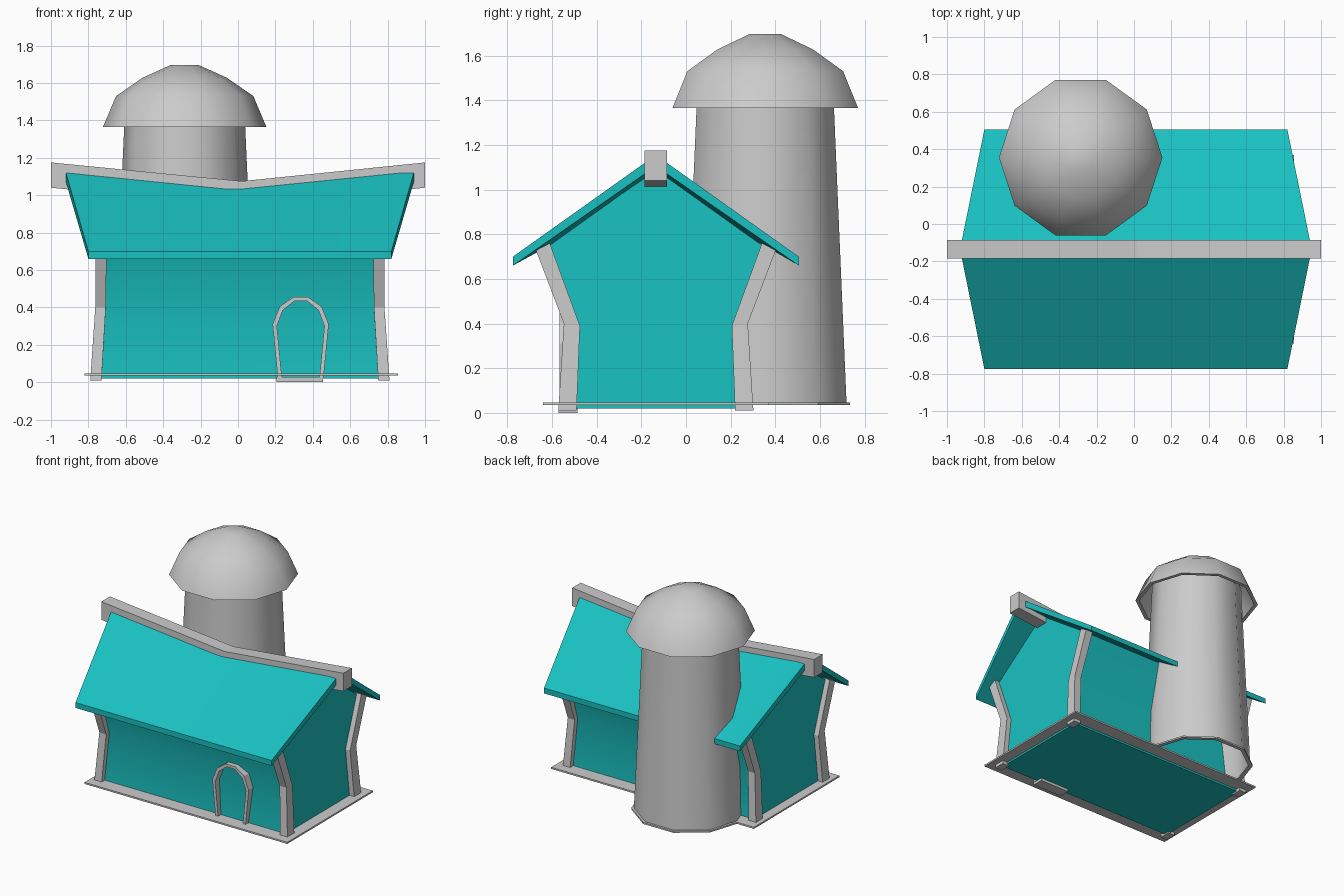
import bpy, bmesh
from math import cos, sin, pi, radians

if "Cube" in bpy.data.objects:
    bpy.data.objects.remove(bpy.data.objects["Cube"])

CX, CY = 0.01, -0.135          # house centre
SX, SY = -0.285, 0.355         # silo centre

teal = bpy.data.materials.new("teal")
teal.diffuse_color = (0.01, 0.53, 0.53, 1)
teal.use_nodes = True
teal.node_tree.nodes["Principled BSDF"].inputs["Base Color"].default_value = teal.diffuse_color


def loft(name, rings, wrap=False, caps=True, mat=None, smooth=None):
    """Skin a list of equal-length vertex loops."""
    bm = bmesh.new()
    vs = [[bm.verts.new(p) for p in r] for r in rings]
    n, m = len(rings[0]), len(rings)
    for i in range(m if wrap else m - 1):
        a, b = vs[i], vs[(i + 1) % m]
        for j in range(n):
            k = (j + 1) % n
            bm.faces.new((a[j], a[k], b[k], b[j]))
    if caps and not wrap:
        bm.faces.new(vs[0])
        bm.faces.new(vs[-1])
    bmesh.ops.recalc_face_normals(bm, faces=bm.faces[:])
    me = bpy.data.meshes.new(name)
    bm.to_mesh(me)
    bm.free()
    ob = bpy.data.objects.new(name, me)
    bpy.context.collection.objects.link(ob)
    if mat:
        me.materials.append(mat)
    if smooth:
        bpy.ops.object.select_all(action='DESELECT')
        ob.select_set(True)
        bpy.context.view_layer.objects.active = ob
        bpy.ops.object.shade_smooth_by_angle(angle=radians(smooth))
    return ob


def box_ring(x0, x1, y0, y1, z):
    return [(x0, y0, z), (x1, y0, z), (x1, y1, z), (x0, y1, z)]


def decagon(r, z):
    return [(SX + r * cos(i * pi / 5), SY + r * sin(i * pi / 5), z) for i in range(10)]


# house walls: gabled section lofted along x, sagging in the middle
rings = []
for s, apex in ((-1, 1.09), (0, 0.99), (1, 1.09)):
    half = [(0.40, 0.02, 0.76), (0.375, 0.395, 0.735), (0.49, 0.74, 0.735)]
    pts = [(-y, z, x) for y, z, x in half] + [(0, apex, 0.735)] + half[::-1]
    rings.append([(CX + s * x, CY + y, z) for y, z, x in pts])
loft("house_walls", rings, mat=teal, smooth=35)

# roof: thin sagging gable shell
rings = []
for s, ridge in ((-1, 1.155), (0, 1.06), (1, 1.155)):
    e, t = 0.64, 0.04
    pts = [(-e, 0.70, 0.81), (0, ridge, 0.94), (e, 0.70, 0.81),
           (e, 0.70 - t, 0.81), (0, ridge - t - 0.01, 0.94), (-e, 0.70 - t, 0.81)]
    rings.append([(CX + s * x, CY + y, z) for y, z, x in pts])
loft("roof", rings, mat=teal, smooth=35)

# bent ridge beam
rings = []
for x, top in ((-1, 1.175), (0.02, 1.075), (1, 1.175)):
    rings.append([(x, CY + y, top + z) for y, z in
                  ((-0.05, 0), (0.05, 0), (0.05, -0.135), (-0.05, -0.135))])
loft("ridge_beam", rings)

# four bent corner posts: (x centre, half x, inner y, inner z, outer y, outer z)
path = [(0.77, 0.03, 0.355, 0.01, 0.437, 0.01),
        (0.745, 0.028, 0.34, 0.39, 0.412, 0.40),
        (0.742, 0.03, 0.475, 0.76, 0.537, 0.728)]
for sx, a in ((-1, "left"), (1, "right")):
    for sy, b in ((-1, "front"), (1, "back")):
        loft(f"{b}_{a}_post",
             [[(CX + sx * (x - w), CY + sy * yi, zi), (CX + sx * (x + w), CY + sy * yi, zi),
               (CX + sx * (x + w), CY + sy * yo, zo), (CX + sx * (x - w), CY + sy * yo, zo)]
              for x, w, yi, zi, yo, zo in path])

# thin base frames around house and silo
Z0, Z1 = 0.035, 0.047
outer, inner = (-0.82, 0.855, -0.64, 0.37), (-0.70, 0.72, -0.50, 0.23)
loft("house_base_frame", [box_ring(*outer, Z0), box_ring(*outer, Z1),
                          box_ring(*inner, Z1), box_ring(*inner, Z0)], wrap=True)
loft("silo_base_ring", [decagon(0.40, Z0), decagon(0.40, Z1),
                        decagon(0.37, Z1), decagon(0.37, Z0)], wrap=True)

# tapered open silo and its domed cap
loft("silo_wall", [decagon(0.383, 0.04), decagon(0.318, 1.49)], caps=False, smooth=40)
dome = [(0.437, 1.365), (0.367, 1.53), (0.225, 1.628), (0.075, 1.696)]
lining = [(0.05, 1.67), (0.21, 1.605), (0.345, 1.515), (0.41, 1.365)]
loft("silo_dome", [decagon(r, z) for r, z in lining[::1]][::1]
     + [decagon(r, z) for r, z in dome], smooth=40)

# arched door frame: sections swept along half an arch, mirrored
half = [(0.122, 0.02, 0.100, 0.02), (0.150, 0.31, 0.127, 0.30),
        (0.112, 0.405, 0.095, 0.385), (0.04, 0.455, 0.033, 0.435)]
arch = half + [(-a, b, -c, d) for a, b, c, d in half[::-1]]
DX, YF, YB = 0.335, -0.567, -0.49
loft("door_frame", [[(DX + xo, YF, zo), (DX + xi, YF, zi), (DX + xi, YB, zi), (DX + xo, YB, zo)]
                    for xo, zo, xi, zi in arch])

# door sill
sill = (0.205, 0.455, -0.57, -0.485)
loft("door_sill", [box_ring(*sill, 0.0), box_ring(*sill, 0.027)])
